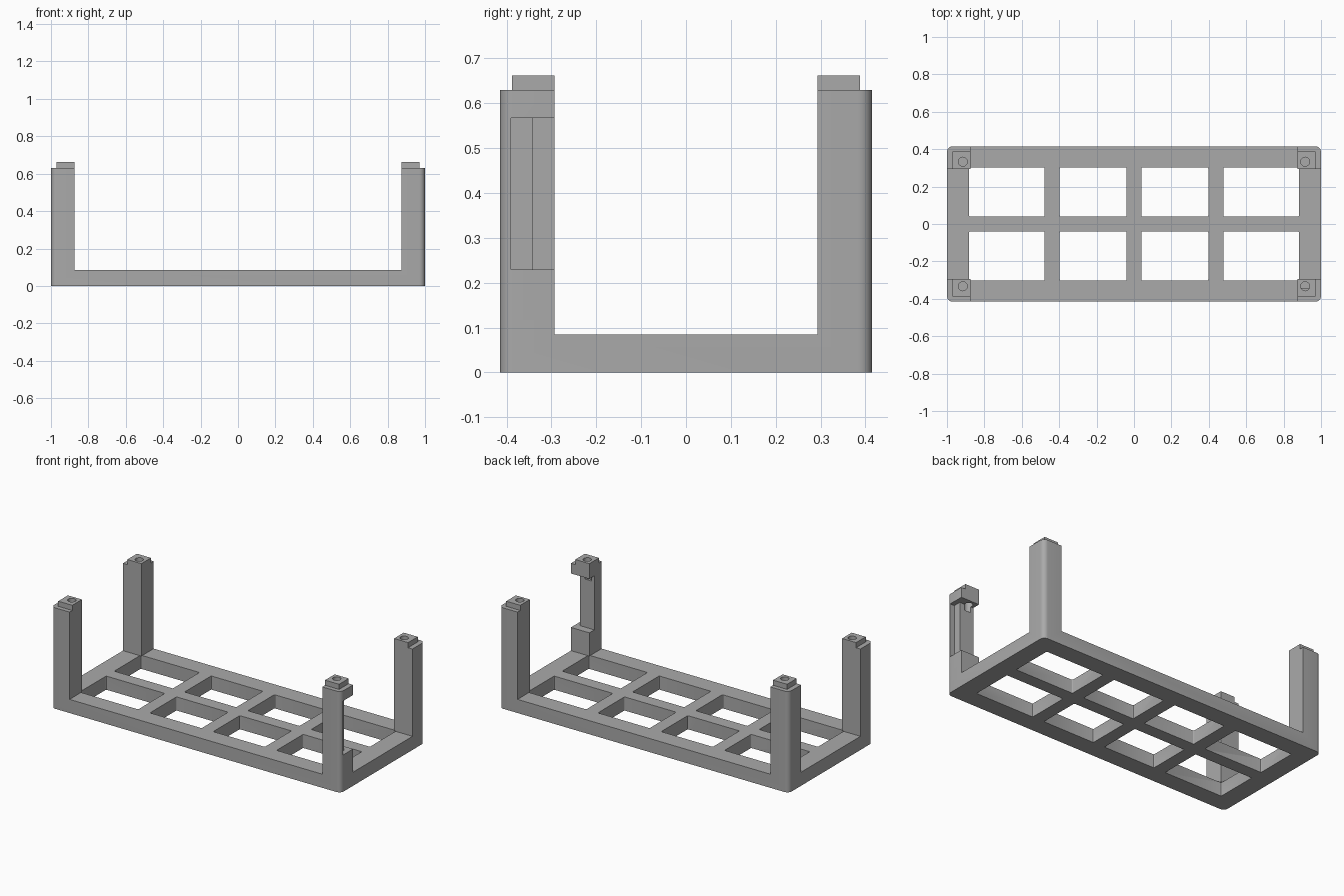
import bpy
import bmesh
import math

cube = bpy.data.objects.get("Cube")
if cube:
    bpy.data.objects.remove(cube)

grey = bpy.data.materials.new("plain grey")
grey.use_nodes = True
colour = (0.4, 0.4, 0.4, 1)
grey.diffuse_color = colour
grey.node_tree.nodes["Principled BSDF"].inputs["Base Color"].default_value = colour

W, D = 1.0, 0.415            # half width and half depth
BASE, POST, TAB = 0.085, 0.63, 0.662
INX, INY = 0.873, 0.293      # inner faces of the posts
TABX, TABY = 0.97, 0.388     # outer faces of the tabs


def prism(name, x0, x1, y0, y1, z0, z1, r=0.0, seg=6):
    """Upright block whose vertical edges are rounded by r."""
    pts = []
    corners = [(x1 - r, y1 - r), (x0 + r, y1 - r), (x0 + r, y0 + r), (x1 - r, y0 + r)]
    for k, (cx, cy) in enumerate(corners):
        for i in range(seg + 1 if r else 1):
            a = math.pi / 2 * (k + i / seg)
            pts.append((cx + r * math.cos(a), cy + r * math.sin(a), z0))
    bm = bmesh.new()
    face = bm.faces.new([bm.verts.new(p) for p in pts])
    top = bmesh.ops.extrude_face_region(bm, geom=[face])["geom"]
    bmesh.ops.translate(bm, vec=(0, 0, z1 - z0),
                        verts=[v for v in top if isinstance(v, bmesh.types.BMVert)])
    bmesh.ops.recalc_face_normals(bm, faces=bm.faces)
    mesh = bpy.data.meshes.new(name)
    bm.to_mesh(mesh)
    bm.free()
    mesh.materials.append(grey)
    ob = bpy.data.objects.new(name, mesh)
    bpy.context.collection.objects.link(ob)
    return ob


def combine(target, tool, operation="DIFFERENCE"):
    """Apply a boolean and throw the tool away."""
    mod = target.modifiers.new("combine", "BOOLEAN")
    mod.operation, mod.solver, mod.object = operation, "EXACT", tool
    bpy.context.view_layer.update()
    deps = bpy.context.evaluated_depsgraph_get()
    mesh = bpy.data.meshes.new_from_object(target.evaluated_get(deps))
    target.modifiers.clear()
    target.data = mesh
    bpy.data.objects.remove(tool)


# Solid block with a raised step, cleared in both directions to leave four posts
rack = prism("rack_frame", -W, W, -D, D, 0, POST, r=0.03)
combine(rack, prism("step", -TABX, TABX, -TABY, TABY, 0.3, TAB), "UNION")
combine(rack, prism("long_gap", -INX, INX, -2, 2, BASE, 1))
combine(rack, prism("short_gap", -2, 2, -INY, INY, BASE, 1))

# Eight windows through the base
for sx in (-1, 1):
    for sy in (-1, 1):
        for a, b in ((0.04, 0.397), (0.478, 0.883)):
            xs, ys = sorted((sx * a, sx * b)), sorted((sy * 0.04, sy * 0.302))
            combine(rack, prism("window", *xs, *ys, -1, 1 if b < INX else BASE + 0.0,
                                r=0.006, seg=3) if b < INX else
                    prism("window", *xs, *ys, -1, BASE, r=0.006, seg=3))

# Pocket in the front left post: a full slot and a shallower outer recess
combine(rack, prism("slot", 0.8, 1.1, -0.342, -0.2, 0.23, 0.567))
combine(rack, prism("recess", TABX, 1.1, -0.39, -0.2, 0.23, 0.567))

# Pin holes in the post tops
for sx in (-1, 1):
    for sy in (-1, 1):
        x, y, r = sx * 0.915, sy * 0.333, 0.024
        combine(rack, prism("pin_hole", x - r, x + r, y - r, y + r, 0.53, 1, r=r * 0.999))

# Smooth the rounded corners only
bpy.ops.object.select_all(action="DESELECT")
rack.select_set(True)
bpy.context.view_layer.objects.active = rack
bpy.ops.object.shade_smooth_by_angle(angle=math.radians(30))
